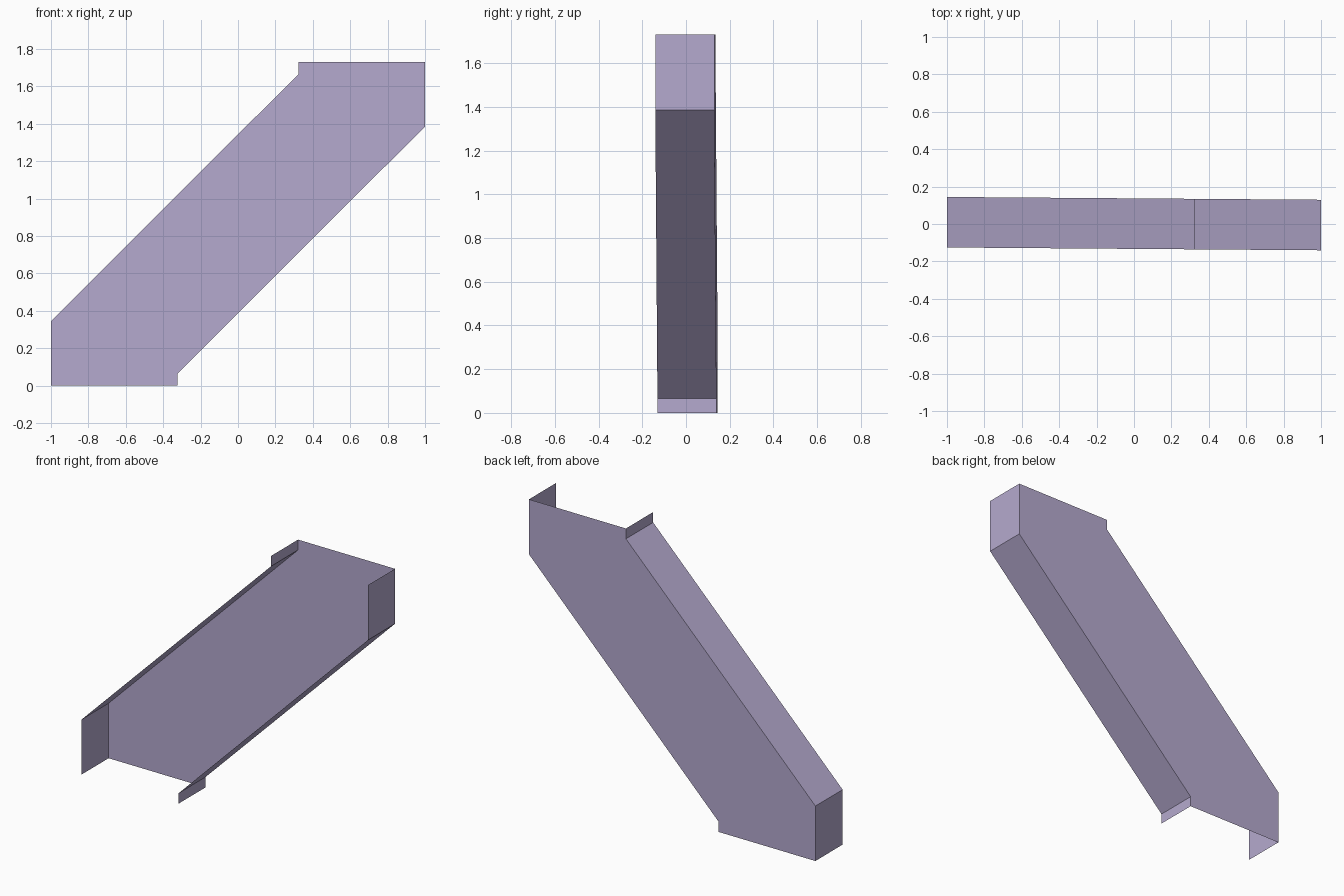
import bpy
import bmesh

cube = bpy.data.objects.get("Cube")
if cube:
    bpy.data.objects.remove(cube, do_unlink=True)

HEIGHT = 1.73
DEPTH = 0.27

lilac = bpy.data.materials.new("lilac")
lilac.use_nodes = True
colour = (0.46, 0.40, 0.62, 1)
lilac.diffuse_color = colour
lilac.node_tree.nodes["Principled BSDF"].inputs["Base Color"].default_value = colour

# Lower half of the outline; a half turn about the centre gives the upper half
half = [(-1, 0), (-0.323, 0), (-0.323, 0.065), (1, 1.385)]
outline = half + [(-x, HEIGHT - z) for x, z in half]


def back_y(x):
    """The channel stands very slightly turned about the vertical."""
    return 0.137 - 0.0075 * x


def back_point(p):
    return (p[0], back_y(p[0]), p[1])


def front_point(p):
    return (p[0], back_y(p[0]) - DEPTH, p[1])


def sheet(name, polygons):
    bm = bmesh.new()
    for polygon in polygons:
        bm.faces.new([bm.verts.new(co) for co in polygon])
    bmesh.ops.remove_doubles(bm, verts=bm.verts, dist=0.0001)
    mesh = bpy.data.meshes.new(name)
    bm.to_mesh(mesh)
    bm.free()
    mesh.materials.append(lilac)
    obj = bpy.data.objects.new(name, mesh)
    bpy.context.collection.objects.link(obj)
    return obj


# Flat panel at the back
sheet("back_panel", [[back_point(p) for p in reversed(outline)]])

# Flanges folded forward on every edge except the level top and bottom
edges = zip(outline, outline[1:] + outline[:1])
sheet("side_flanges", [
    [back_point(p), back_point(q), front_point(q), front_point(p)]
    for p, q in edges if abs(p[1] - q[1]) > 0.001
])
